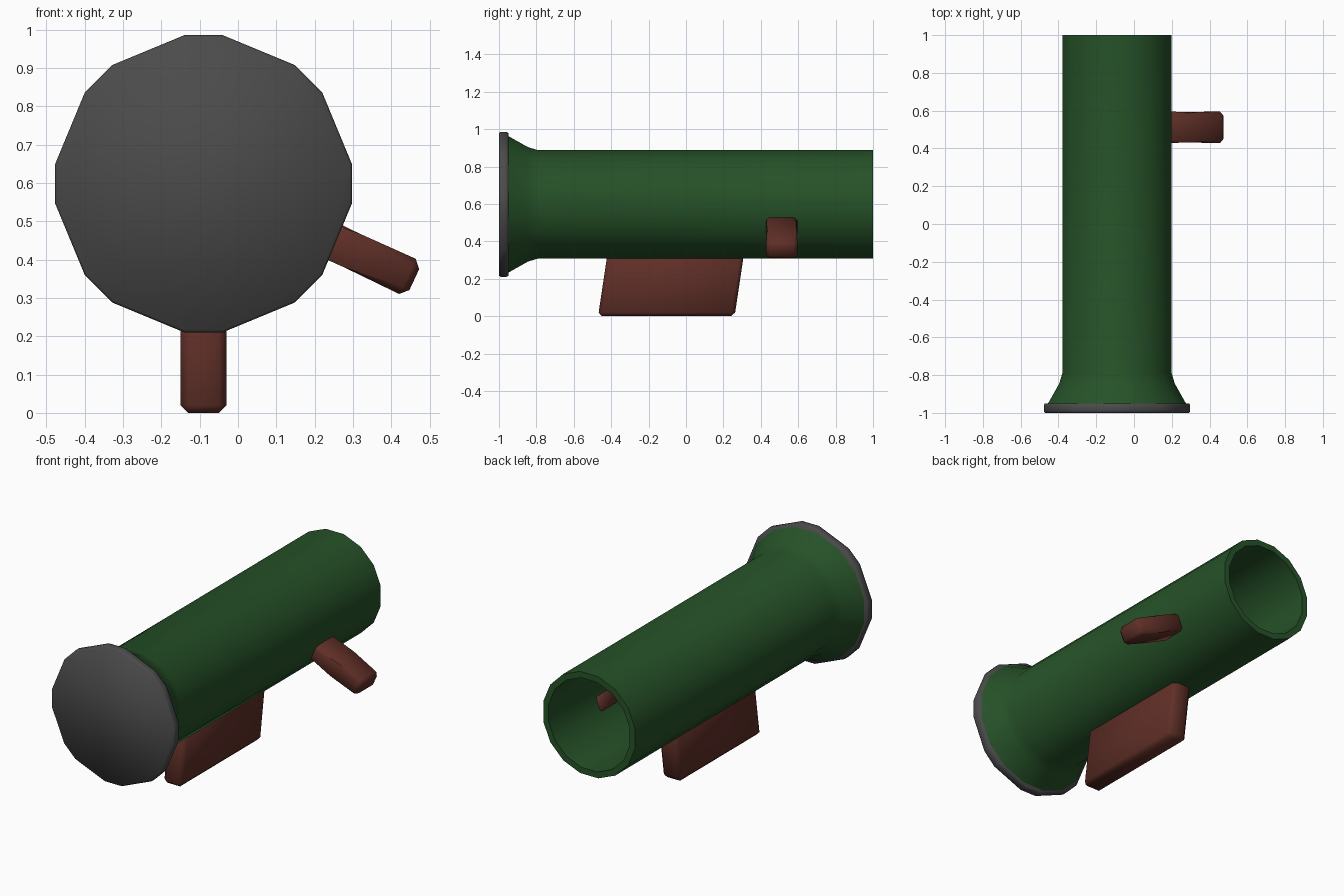
import bpy, bmesh, math
from mathutils import Matrix, Vector

if "Cube" in bpy.data.objects:
    bpy.data.objects.remove(bpy.data.objects["Cube"])

AXIS_X, AXIS_Z = -0.09, 0.598


def material(name, rgb):
    m = bpy.data.materials.new(name)
    m.use_nodes = True
    colour = (*rgb, 1)
    m.diffuse_color = colour
    m.node_tree.nodes["Principled BSDF"].inputs["Base Color"].default_value = colour
    return m


green = material("dark green", (0.019, 0.084, 0.021))
grey = material("charcoal grey", (0.07, 0.07, 0.07))
brown = material("red brown", (0.115, 0.028, 0.02))


def finish(name, bm, mat, angle=None):
    bmesh.ops.recalc_face_normals(bm, faces=bm.faces)
    mesh = bpy.data.meshes.new(name)
    bm.to_mesh(mesh)
    bm.free()
    mesh.materials.append(mat)
    obj = bpy.data.objects.new(name, mesh)
    bpy.context.collection.objects.link(obj)
    bpy.ops.object.select_all(action='DESELECT')
    obj.select_set(True)
    bpy.context.view_layer.objects.active = obj
    if angle is None:
        bpy.ops.object.shade_smooth()
    else:
        bpy.ops.object.shade_smooth_by_angle(angle=math.radians(angle))
    return obj


def lathe(profile, half_angle, capped):
    """Sixteen-sided rings along y; vertices sit either side of each 45 degree step."""
    bm = bmesh.new()
    angles = [math.radians(45 * k + s * half_angle) for k in range(8) for s in (-1, 1)]
    rings = [[bm.verts.new((AXIS_X + r * math.cos(a), y, AXIS_Z + r * math.sin(a)))
              for a in angles] for y, r in profile]
    pairs = list(zip(rings, rings[1:]))
    if capped:
        bm.faces.new(rings[0])
        bm.faces.new(rings[-1])
    else:
        pairs.append((rings[-1], rings[0]))
    for a, b in pairs:
        for i in range(16):
            j = (i + 1) % 16
            bm.faces.new((a[i], a[j], b[j], b[i]))
    return bm


# Hollow barrel with a flared front
outer = [(1, 0.295), (-0.79, 0.295), (-0.845, 0.312), (-0.955, 0.375)]
inner = [(-0.955, 0.34), (-0.83, 0.27), (-0.78, 0.26), (1, 0.26)]
finish("barrel", lathe(outer + inner, 11.25, False), green, 60)

# Solid front cap
cap = [(-1, 0.385), (-0.99, 0.391), (-0.96, 0.391), (-0.95, 0.385)]
finish("front_cap", lathe(cap, 7.4, True), grey)


def bevelled(bm, width):
    bmesh.ops.bevel(bm, geom=bm.edges[:], offset=width, segments=1,
                    affect='EDGES', clamp_overlap=True)


# Slanted block under the barrel
bm = bmesh.new()
bmesh.ops.create_cube(bm, size=1)
bmesh.ops.scale(bm, vec=(0.12, 0.73, 0.34), verts=bm.verts)
for v in bm.verts:
    v.co.y += 0.15 * (v.co.z + 0.17)
bmesh.ops.translate(bm, vec=(AXIS_X, -0.105, 0.17), verts=bm.verts)
bevelled(bm, 0.02)
finish("lower_mount", bm, brown)

# Angled side handle, widest at its middle
bm = bmesh.new()
bmesh.ops.create_cube(bm, size=1)
bmesh.ops.scale(bm, vec=(0.36, 0.165, 0.1), verts=bm.verts)
long_edges = [e for e in bm.edges
              if abs(e.verts[0].co.x - e.verts[1].co.x) > 0.1]
bmesh.ops.subdivide_edges(bm, edges=long_edges, cuts=1, use_grid_fill=True)
for v in bm.verts:
    if abs(v.co.x) < 0.01:
        v.co.y *= 1.18
        v.co.z *= 1.14
bevelled_edges = [e for e in bm.edges if e.calc_face_angle(0) > 0.7]
bmesh.ops.bevel(bm, geom=bevelled_edges, offset=0.02, segments=1, affect='EDGES')
bmesh.ops.transform(bm, verts=bm.verts,
                    matrix=Matrix.Translation(Vector((0.297, 0.512, 0.424)))
                    @ Matrix.Rotation(math.radians(25), 4, 'Y'))
finish("side_handle", bm, brown)
